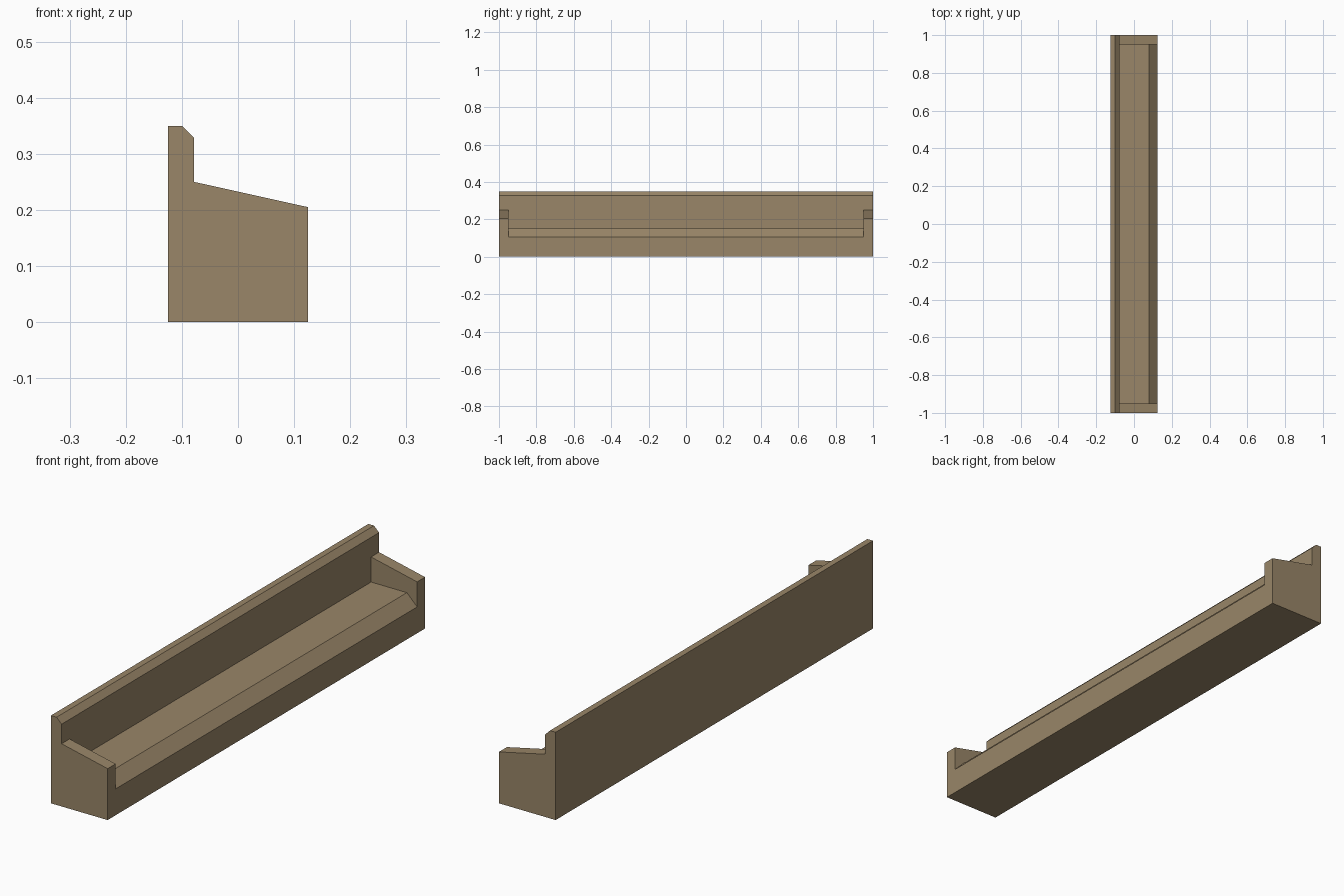
import bpy, bmesh

if "Cube" in bpy.data.objects:
    bpy.data.objects.remove(bpy.data.objects["Cube"])

# One flat stone-brown colour
mat = bpy.data.materials.new("tan_stone")
mat.diffuse_color = (0.319, 0.238, 0.138, 1.0)
mat.use_nodes = True
mat.node_tree.nodes["Principled BSDF"].inputs["Base Color"].default_value = mat.diffuse_color

END, INNER = 1.0, 0.95


def extrude_profile(bm, profile, y0, y1):
    """Closed x/z profile swept along y, with optional caps."""
    a = [bm.verts.new((x, y0, z)) for x, z in profile]
    b = [bm.verts.new((x, y1, z)) for x, z in profile]
    n = len(profile)
    bm.faces.new(a)
    bm.faces.new(b[::-1])
    for i in range(n):
        j = (i + 1) % n
        bm.faces.new((a[i], b[i], b[j], a[j]))


def make_part(name, profile, y0, y1):
    bm = bmesh.new()
    extrude_profile(bm, profile, y0, y1)
    bmesh.ops.recalc_face_normals(bm, faces=bm.faces[:])
    me = bpy.data.meshes.new(name)
    bm.to_mesh(me)
    bm.free()
    me.materials.append(mat)
    ob = bpy.data.objects.new(name, me)
    bpy.context.collection.objects.link(ob)
    return ob


# Tall back wall with chamfered top edge, shared by both profiles
back = [(-0.125, 0), (-0.125, 0.35), (-0.1, 0.35), (-0.078, 0.328)]

# Long trough: flat floor and bevelled front edge
make_part("trough", back + [(-0.078, 0.15), (0.08, 0.15), (0.125, 0.105), (0.125, 0)],
          -INNER, INNER)

# End blocks with sloping tops
end = back + [(-0.078, 0.25), (0.125, 0.205), (0.125, 0)]
make_part("front_end_block", end, -END, -INNER)
make_part("rear_end_block", end, INNER, END)
